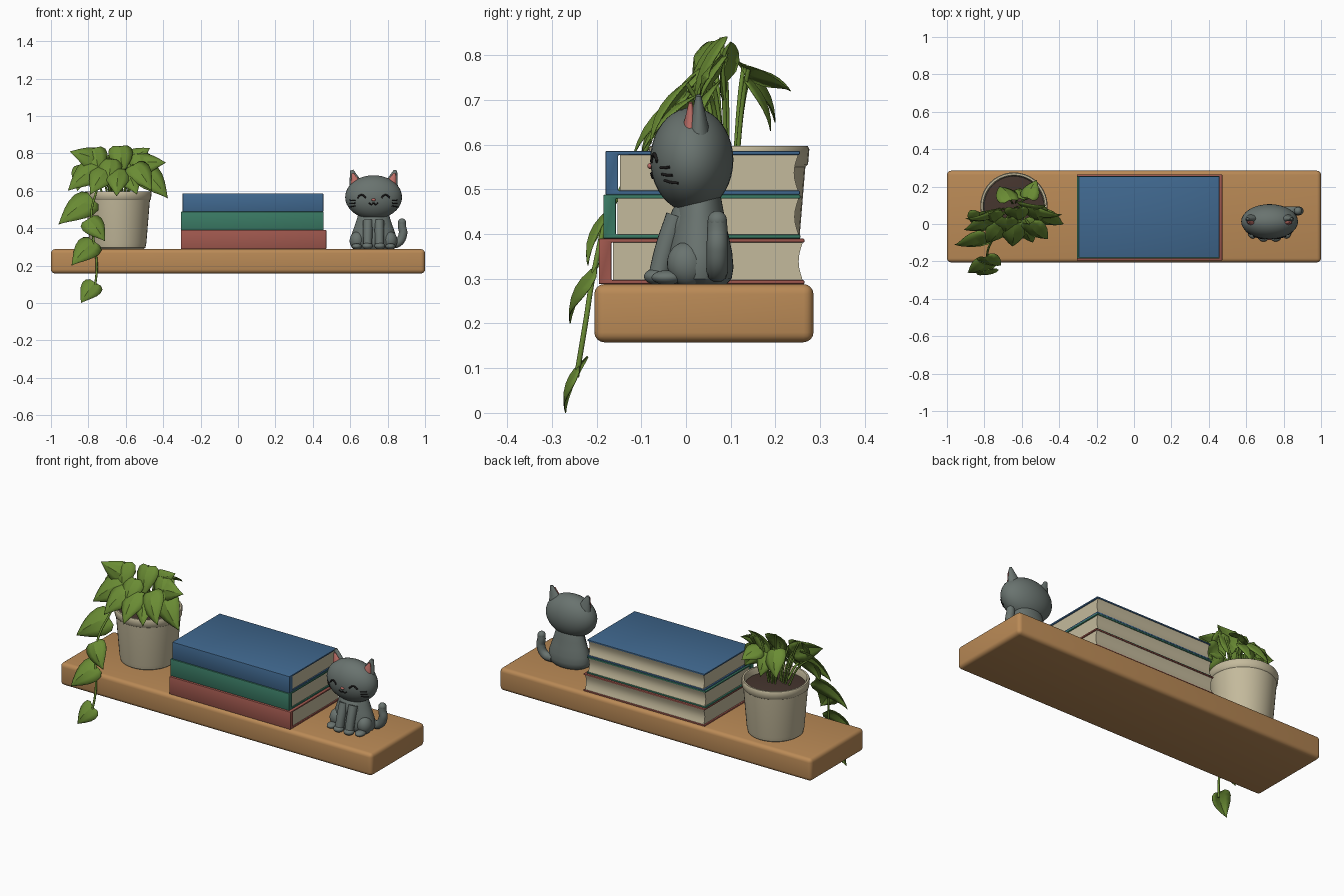
import bpy, bmesh, math
from mathutils import Vector, Matrix

cube = bpy.data.objects.get("Cube")
if cube:
    bpy.data.objects.remove(cube, do_unlink=True)


def material(name, code):
    rgb = [int(code[i:i + 2], 16) / 255 for i in (0, 2, 4)]
    lin = [c / 12.92 if c < 0.04 else ((c + 0.055) / 1.055) ** 2.4 for c in rgb]
    m = bpy.data.materials.new(name)
    m.use_nodes = True
    m.diffuse_color = (*lin, 1)
    node = next(n for n in m.node_tree.nodes if n.type == 'BSDF_PRINCIPLED')
    node.inputs["Base Color"].default_value = (*lin, 1)
    node.inputs["Roughness"].default_value = 0.7
    return m


WOOD = material("wood", "BA8A56")
RED = material("red cover", "A0584E")
GREEN = material("green cover", "3A7A64")
BLUE = material("blue cover", "40688F")
CREAM = material("cream", "C4BA9C")
SOIL = material("soil", "45352E")
LEAF = material("leaf green", "6A8C34")
GREY = material("cat grey", "69736F")
PINK = material("pink", "C07068")
BLACK = material("black", "1C1A1A")


def finish(name, bm, mat, bevel=0, segments=2, angle=40):
    """Turn a bmesh into a smooth-shaded object with sharp edges kept."""
    bmesh.ops.recalc_face_normals(bm, faces=bm.faces)
    if bevel:
        bmesh.ops.bevel(bm, geom=bm.edges[:], offset=bevel, segments=segments,
                        profile=0.5, affect='EDGES')
    me = bpy.data.meshes.new(name)
    bm.to_mesh(me)
    bm.free()
    me.materials.append(mat)
    me.shade_smooth()
    me.set_sharp_from_angle(angle=math.radians(angle))
    ob = bpy.data.objects.new(name, me)
    bpy.context.collection.objects.link(ob)
    return ob


def prism(name, profile, x0, x1, mat, bevel=0, segments=2):
    """Extrude a (y, z) outline from x0 to x1."""
    bm = bmesh.new()
    face = bm.faces.new([bm.verts.new((x0, y, z)) for y, z in profile])
    out = bmesh.ops.extrude_face_region(bm, geom=[face])
    moved = [v for v in out["geom"] if isinstance(v, bmesh.types.BMVert)]
    bmesh.ops.translate(bm, verts=moved, vec=(x1 - x0, 0, 0))
    return finish(name, bm, mat, bevel, segments)


def lathe(name, profile, centre, mat, squash=1):
    """Revolve a (radius, z) profile about a vertical axis."""
    bm = bmesh.new()
    verts = [bm.verts.new((r, 0, z)) for r, z in profile]
    edges = [bm.edges.new(pair) for pair in zip(verts, verts[1:])]
    bmesh.ops.spin(bm, geom=verts + edges, cent=(0, 0, 0), axis=(0, 0, 1),
                   angle=math.tau, steps=40, use_duplicate=False)
    bmesh.ops.remove_doubles(bm, verts=bm.verts, dist=1e-5)
    bmesh.ops.transform(bm, verts=bm.verts, matrix=Matrix.Translation((*centre, 0))
                        @ Matrix.Diagonal((1, squash, 1, 1)))
    return finish(name, bm, mat)


def ball(name, centre, radii, mat, tilt=0):
    bm = bmesh.new()
    bmesh.ops.create_uvsphere(bm, u_segments=32, v_segments=20, radius=1)
    bmesh.ops.transform(bm, verts=bm.verts, matrix=Matrix.Translation(centre)
                        @ Matrix.Rotation(tilt, 4, 'X') @ Matrix.Diagonal((*radii, 1)))
    return finish(name, bm, mat, angle=80)


def tube(name, points, radius, mat, taper=None):
    """Smooth round tube through the points."""
    cu = bpy.data.curves.new(name, 'CURVE')
    cu.dimensions = '3D'
    cu.bevel_depth = radius
    cu.bevel_resolution = 3
    cu.use_fill_caps = True
    sp = cu.splines.new('BEZIER')
    sp.bezier_points.add(len(points) - 1)
    for i, (bp, p) in enumerate(zip(sp.bezier_points, points)):
        bp.co = p
        bp.handle_left_type = bp.handle_right_type = 'AUTO'
        bp.radius = taper[i] if taper else 1
    cu.materials.append(mat)
    ob = bpy.data.objects.new(name, cu)
    bpy.context.collection.objects.link(ob)
    return ob


# Shelf
prism("shelf", [(-.205, .158), (.285, .158), (.285, .288), (-.205, .288)],
      -1, 1, WOOD, .022, 4)


# Books: a C-shaped cover around a page block with a hollow fore edge
def book(name, x0, x1, y0, y1, z0, z1, mat):
    t, ys = .009, y0 + .028
    prism(name + "_cover", [(y0, z0), (y1, z0), (y1, z0 + t), (ys, z0 + t),
          (ys, z1 - t), (y1, z1 - t), (y1, z1), (y0, z1)], x0, x1, mat, .003)
    lo, hi, ye = z0 + t, z1 - t, y1 - .004
    hollow = [(ye - .009 * math.sin(math.pi * i / 6), lo + (hi - lo) * i / 6)
              for i in range(7)]
    prism(name + "_pages", [(ys + .004, lo)] + hollow + [(ys + .004, hi)],
          x0 + .008, x1 - .008, CREAM)


book("lower_book", -.305, .472, -.195, .265, .288, .39, RED)
book("middle_book", -.305, .458, -.185, .256, .39, .488, GREEN)
book("upper_book", -.296, .456, -.18, .255, .488, .586, BLUE)

# Pot and soil
POT = (-.642, .096)
lathe("pot", [(0, .288), (.136, .288), (.147, .296), (.152, .32), (.171, .55), (.177, .556),
              (.18, .59), (.176, .597), (.166, .597), (.161, .585), (.158, .54)], POT, CREAM)
lathe("soil", [(0, .572), (.1, .57), (.164, .56)], POT, SOIL)


# Heart-shaped leaf folded along its midrib
def leaf(name, base, tip, back=False):
    base, tip = Vector(base), Vector(tip)
    d = tip - base
    hint = Vector((d.x * .5, .8 if back else -1, .45))
    side = d.cross(hint).normalized()
    up = side.cross(d).normalized()
    half = .03 + d.length * .21
    bm = bmesh.new()
    rows = []
    for t, w in ((0, 0), (.03, .6), (.13, .92), (.28, 1), (.45, .88),
                 (.63, .63), (.8, .34), (.92, .13), (1, 0)):
        row = []
        for s in (-1, -.5, 0, .5, 1):
            lobe = .1 * abs(s) * w * (1 - t) ** 3
            lift = .5 * d.length * t * (1 - t) - .32 * half * w * abs(s)
            row.append(bm.verts.new(base + d * (t - lobe) + side * (s * w * half) + up * lift))
        rows.append(row)
    for a, b in zip(rows, rows[1:]):
        for i in range(4):
            bm.faces.new((a[i], a[i + 1], b[i + 1], b[i]))
    bmesh.ops.remove_doubles(bm, verts=bm.verts, dist=1e-5)
    ob = finish(name, bm, LEAF, angle=25)
    ob.modifiers.new("thickness", 'SOLIDIFY').thickness = .002


# Crown leaves, base point then tip, each on its own stalk
crown = [
    ((-.72, .05, .75), (-.90, .03, .81)), ((-.74, .02, .74), (-.91, -.03, .60)),
    ((-.77, .06, .83), (-.74, .01, .67)), ((-.70, .0, .72), (-.79, -.10, .58)),
    ((-.64, .0, .72), (-.65, -.12, .57)), ((-.60, .02, .71), (-.54, -.10, .58)),
    ((-.56, .0, .74), (-.46, -.08, .60)), ((-.52, .05, .72), (-.375, .0, .56)),
    ((-.56, .06, .74), (-.385, .05, .75)), ((-.60, .09, .74), (-.47, .10, .83)),
    ((-.63, .08, .84), (-.62, .02, .68)), ((-.68, .03, .77), (-.69, -.05, .63)),
    ((-.53, .08, .80), (-.50, .02, .66)), ((-.82, .06, .73), (-.86, .0, .60)),
]
rear = [((-.66, .13, .78), (-.72, .20, .65)), ((-.57, .14, .77), (-.52, .235, .72)),
        ((-.62, .14, .75), (-.61, .19, .63))]
for i, (base, tip) in enumerate(crown + rear):
    leaf(f"crown_leaf_{i}", base, tip, i >= len(crown))
    foot = Vector((*POT, .56)).lerp(Vector((base[0], base[1], .56)), .4)
    mid = foot.lerp(Vector(base), .6) + Vector((0, 0, .03))
    tube(f"leaf_stalk_{i}", [foot, mid, base], .005, LEAF)

# Trailing vine
tube("vine", [(-.67, .04, .56), (-.72, -.04, .66), (-.765, -.10, .57), (-.785, -.17, .45),
              (-.77, -.205, .32), (-.755, -.225, .2), (-.765, -.245, .08)], .006, LEAF)
trail = [((-.78, -.07, .56), (-.96, -.11, .42)), ((-.80, -.18, .45), (-.71, -.22, .33)),
         ((-.77, -.20, .33), (-.89, -.26, .20)), ((-.765, -.24, .11), (-.84, -.27, 0))]
for i, (base, tip) in enumerate(trail):
    leaf(f"vine_leaf_{i}", base, tip)

# Cat body and head
CX = .725
HEAD, HR = Vector((CX, .013, .566)), Vector((.152, .093, .117))
lathe("cat_body", [(0, .288), (.1, .288), (.118, .3), (.125, .325), (.12, .36), (.106, .4),
                   (.092, .44), (.08, .48), (.06, .52), (0, .54)], (CX, .03), GREY, .61)
ball("cat_head", HEAD, HR, GREY)
ball("cat_chest", (CX, .01, .41), (.075, .05, .075), GREY)


def on_face(dx, dz):
    """Point on the front of the head at an offset from its centre."""
    drop = math.sqrt(1 - (dx / HR.x) ** 2 - (dz / HR.z) ** 2)
    return HEAD + Vector((dx, -HR.y * drop, dz))


def ear(name, s, size, y, mat):
    bm = bmesh.new()
    bmesh.ops.create_cone(bm, cap_ends=True, segments=28, radius1=.046 * size,
                          radius2=.009 * size, depth=.105 * size)
    bmesh.ops.transform(bm, verts=bm.verts, matrix=Matrix.Translation((CX + s * .102, y, .66))
                        @ Matrix.Rotation(s * .3, 4, 'Y') @ Matrix.Diagonal((1, .65, 1, 1)))
    finish(name, bm, mat)


# Mirrored cat parts: ears, legs, paws, closed eyes, mouth and whiskers
for label, s in (("left", 1), ("right", -1)):
    ear(label + "_ear", s, 1, .028, GREY)
    ear(label + "_inner_ear", s, .68, .01, PINK)
    tube(label + "_front_leg", [(CX + s * .03, -.02, .44), (CX + s * .031, -.045, .37),
                                (CX + s * .032, -.062, .305)], .026, GREY, (1, .95, .9))
    ball(label + "_front_paw", (CX + s * .033, -.066, .305), (.029, .028, .018), GREY)
    ball(label + "_haunch", (CX + s * .088, .002, .332), (.04, .044, .05), GREY, .2)
    ball(label + "_hind_paw", (CX + s * .09, -.042, .303), (.027, .035, .016), GREY)
    tube(label + "_eye", [on_face(s * (.064 + .022 * u), .012 - .016 * u * u)
                          for u in (-1, -.5, 0, .5, 1)], .0045, BLACK)
    tube(label + "_mouth", [on_face(s * .012 * (1 + u), -.03 - .01 * (1 - u * u))
                            for u in (-1, 0, 1)], .0035, BLACK)
    for k in range(3):
        tube(f"{label}_whisker_{k}", [on_face(s * .098, -.018 - .014 * k),
                                      on_face(s * .113, -.018 - .016 * k),
                                      on_face(s * .127, -.016 - .018 * k)], .003, BLACK)
ball("nose", on_face(0, -.014), (.011, .007, .007), PINK)

# Tail
tail = [(CX + .08, .07, .315), (CX + .13, .07, .322), (CX + .157, .07, .37),
        (CX + .152, .07, .41), (CX + .152, .07, .43)]
tube("tail", tail, .024, GREY, (1, 1, 1, .95, .9))
ball("tail_tip", tail[-1], (.0215, .0215, .022), GREY)
